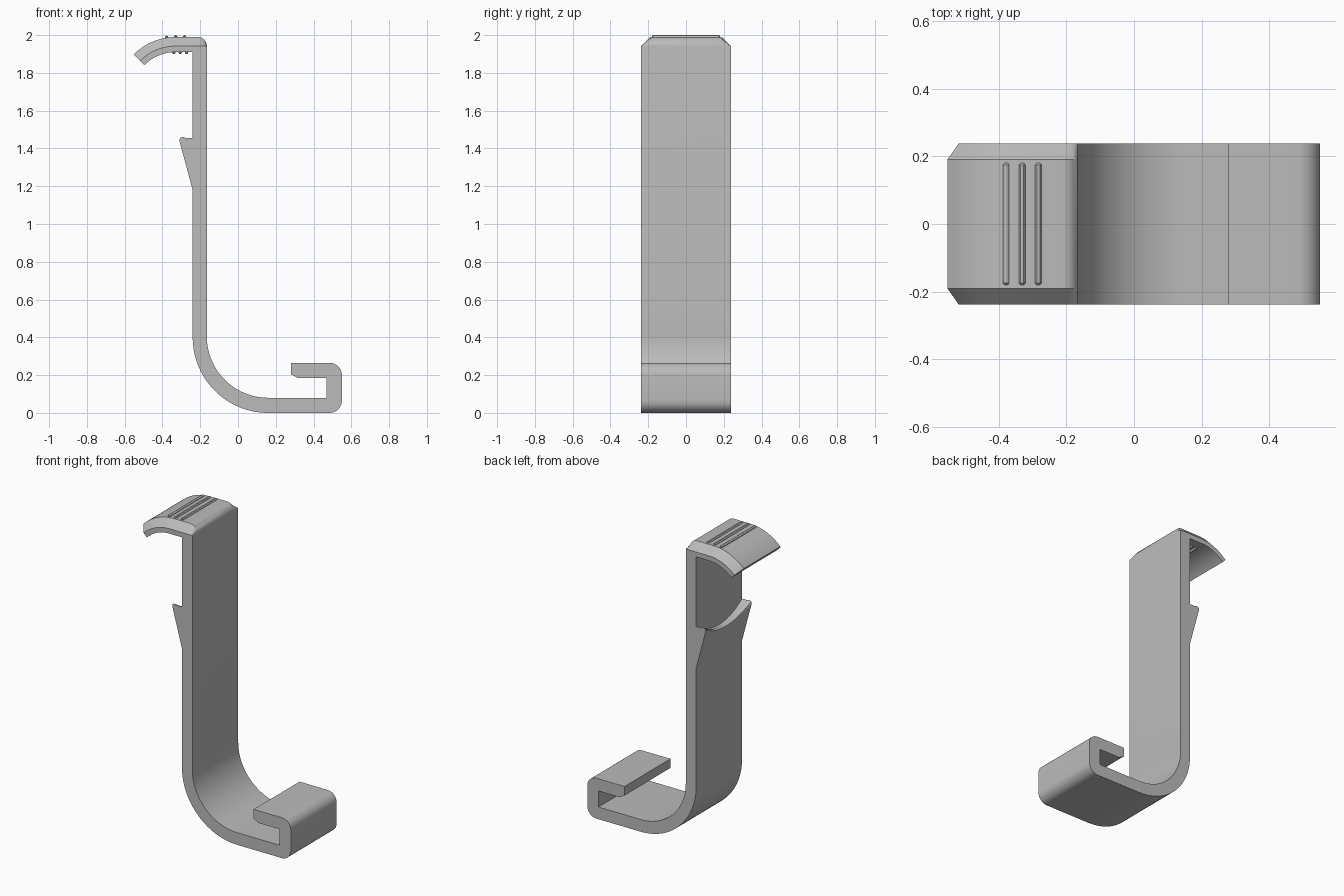
import bpy, bmesh
from math import sin, cos, radians, sqrt

cube = bpy.data.objects.get("Cube")
if cube:
    bpy.data.objects.remove(cube, do_unlink=True)

grey = bpy.data.materials.new("plain grey")
grey.use_nodes = True
colour = (0.5, 0.5, 0.5, 1)
grey.diffuse_color = colour
grey.node_tree.nodes["Principled BSDF"].inputs["Base Color"].default_value = colour

HALF = 0.238      # half width of the strip
BEVEL = 0.048     # width of the bevel along the top tab


def arc(cx, cz, r, start, end, n):
    angles = [radians(start + (end - start) * i / n) for i in range(n + 1)]
    return [(cx + r * cos(a), cz + r * sin(a)) for a in angles]


def loft(name, sections):
    """Join matching x-z outlines, given as (y, points), into a closed solid."""
    bm = bmesh.new()
    rings = [[bm.verts.new((x, y, z)) for x, z in pts] for y, pts in sections]
    n = len(rings[0])
    for a, b in zip(rings, rings[1:]):
        for i in range(n):
            j = (i + 1) % n
            bm.faces.new((a[i], a[j], b[j], b[i]))
    bm.faces.new(rings[0][::-1])
    bm.faces.new(rings[-1])
    bmesh.ops.remove_doubles(bm, verts=bm.verts, dist=0.0001)
    bmesh.ops.recalc_face_normals(bm, faces=bm.faces)
    mesh = bpy.data.meshes.new(name)
    bm.to_mesh(mesh)
    bm.free()
    obj = bpy.data.objects.new(name, mesh)
    bpy.context.collection.objects.link(obj)
    finish(obj)
    return obj


def finish(obj):
    obj.data.materials.append(grey)
    bpy.ops.object.select_all(action='DESELECT')
    obj.select_set(True)
    bpy.context.view_layer.objects.active = obj
    bpy.ops.object.shade_smooth_by_angle(angle=radians(30))


# Hook strip: wall, lower bend, return lip and underside of the tab
body = (
    arc(-0.33, 1.676, 0.234, 135, 90, 14) + [(-0.24, 1.91)]
    + arc(0.16, 0.4, 0.4, 180, 270, 28)
    + arc(0.485, 0.065, 0.065, 270, 360, 8)
    + arc(0.485, 0.2, 0.065, 0, 90, 8)
    + [(0.28, 0.265), (0.28, 0.205), (0.315, 0.185), (0.468, 0.185), (0.468, 0.08)]
    + arc(0.16, 0.405, 0.325, 270, 180, 28)
)
# Outer skin of the tab, full at the middle and lowered at the side edges
corner = arc(-0.213, 1.942, 0.048, 0, 90, 8)
full = body + corner + arc(-0.33, 1.676, 0.314, 90, 135, 14)
edge = body + [(x, 1.942) for x, z in corner] + arc(-0.33, 1.676, 0.266, 90, 135, 14)


def blend(t):
    return [(a + (c - a) * t, b + (d - b) * t) for (a, b), (c, d) in zip(edge, full)]


loft("hook_strip", [(-HALF, blend(0)), (BEVEL - HALF, blend(1)),
                    (HALF - BEVEL, blend(1)), (HALF, blend(0))])

# Wedge catch with a scooped top
sections = []
steps = 24
for i in range(steps + 1):
    y = HALF * (2 * i / steps - 1)
    drop = sqrt(0.4 ** 2 - y * y) - sqrt(0.4 ** 2 - HALF ** 2)
    top = 1.455 - drop
    tip = -0.24 - 0.27 * (top - 0.015 - 1.18)
    sections.append((y, [(-0.23, 1.18), (-0.24, 1.18), (tip, top - 0.015),
                         (tip + 0.003, top), (tip + 0.012, top + 0.005),
                         (tip + 0.022, top + 0.005), (tip + 0.032, top),
                         (-0.23, top)]))
loft("wedge_catch", sections)


# Grip ribs on both faces of the tab
def rib(name, x, z):
    loft(name, [(y, arc(x, z, r, 0, 330, 11))
                for y, r in ((-0.18, 0.005), (-0.175, 0.009),
                             (0.175, 0.009), (0.18, 0.005))])


for i in range(3):
    rib(f"upper_rib_{i + 1}", -0.378 + 0.0475 * i, (1.988, 1.991, 1.991)[i])
    rib(f"lower_rib_{i + 1}", -0.34 + 0.034 * i, 1.909)
